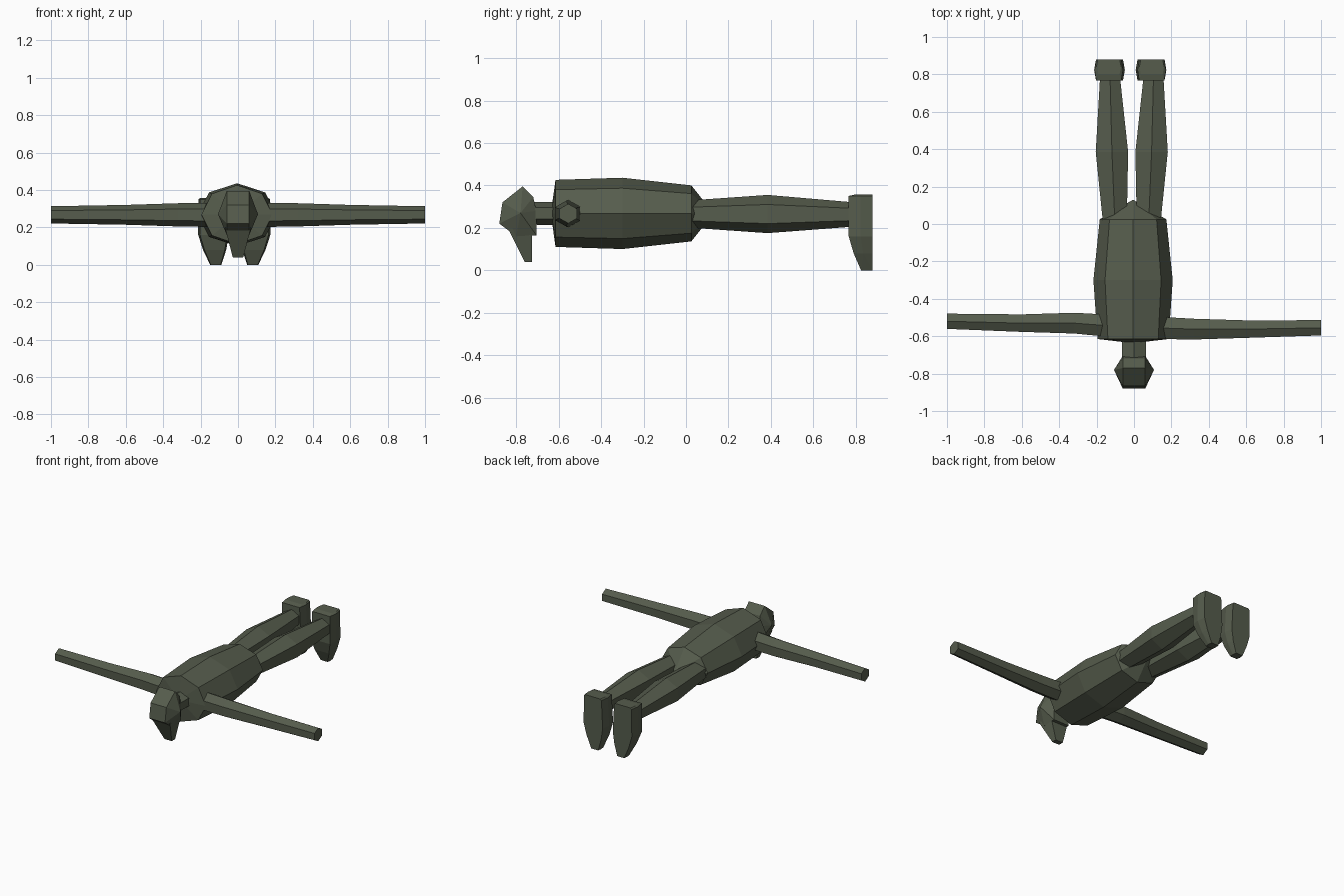
import bpy, bmesh, math

if "Cube" in bpy.data.objects:
    bpy.data.objects.remove(bpy.data.objects["Cube"])

mat = bpy.data.materials.new("drab olive")
mat.diffuse_color = (0.092, 0.107, 0.073, 1)
mat.use_nodes = True
mat.node_tree.nodes["Principled BSDF"].inputs["Base Color"].default_value = mat.diffuse_color


def finish(bm, name):
    bmesh.ops.recalc_face_normals(bm, faces=bm.faces)
    me = bpy.data.meshes.new(name)
    bm.to_mesh(me)
    bm.free()
    me.materials.append(mat)
    ob = bpy.data.objects.new(name, me)
    bpy.context.collection.objects.link(ob)
    return ob


def loft(name, rings, axis, sides=6, tips=(None, None)):
    """Rings are (position along axis, centre across, centre z, radius across, radius z)."""
    bm = bmesh.new()
    place = (lambda a, c, z: (a, c, z)) if axis == "x" else (lambda a, c, z: (c, a, z))
    loops = []
    for a, c, z, rc, rz in rings:
        loops.append([bm.verts.new(place(a, c + rc * math.sin(2 * math.pi * i / sides),
                                         z + rz * math.cos(2 * math.pi * i / sides)))
                      for i in range(sides)])
    for p, q in zip(loops, loops[1:]):
        for i in range(sides):
            j = (i + 1) % sides
            bm.faces.new((p[i], p[j], q[j], q[i]))
    for loop, tip in zip((loops[0], loops[-1]), tips):
        if tip:
            v = bm.verts.new(tip)
            for i in range(sides):
                bm.faces.new((loop[i], loop[(i + 1) % sides], v))
        else:
            bm.faces.new(loop)
    return finish(bm, name)


def hull(name, points):
    bm = bmesh.new()
    for p in points:
        bm.verts.new(p)
    res = bmesh.ops.convex_hull(bm, input=bm.verts)
    junk = [v for v in res["geom_interior"] if isinstance(v, bmesh.types.BMVert)]
    bmesh.ops.delete(bm, geom=junk, context="VERTS")
    bmesh.ops.dissolve_limit(bm, angle_limit=0.02, verts=bm.verts, edges=bm.edges)
    return finish(bm, name)


# Torso, octagonal with a pointed rear
loft("torso", [(-0.615, -0.005, 0.268, 0.19, 0.158),
               (-0.30, -0.005, 0.268, 0.212, 0.168),
               (0.025, -0.005, 0.268, 0.178, 0.132)], "y", 8,
     ((-0.005, -0.637, 0.268), (-0.005, 0.13, 0.268)))

# Neck
loft("neck", [(-0.74, 0, 0.268, 0.072, 0.053), (-0.60, 0, 0.268, 0.075, 0.055)], "y")

# Head and tapered face
profile = [(-0.77, 0.395), (-0.72, 0.345), (-0.705, 0.28), (-0.705, 0.165),
           (-0.80, 0.16), (-0.88, 0.22), (-0.865, 0.32)]
hull("head", [(s * 0.06, y, z) for y, z in profile for s in (-1, 1)]
     + [(s * 0.107, -0.78, 0.27) for s in (-1, 1)])
hull("face", [(s * w, y, z) for w, y, z in
              ((0.07, -0.84, 0.20), (0.07, -0.725, 0.20),
               (0.028, -0.76, 0.04), (0.028, -0.725, 0.04)) for s in (-1, 1)])

# Arms
for side, s, ys in (("left", -1, (-0.545, -0.53, -0.53, -0.52)),
                    ("right", 1, (-0.555, -0.562, -0.562, -0.555))):
    loft(side + "_arm", [(s * x, y, 0.267, ry, rz) for x, y, ry, rz in
                         zip((0.12, 0.32, 0.60, 1.0), ys,
                             (0.069, 0.064, 0.054, 0.047),
                             (0.065, 0.062, 0.053, 0.046))], "x")

# Legs and downward pointing feet
for side, s in (("left", -1), ("right", 1)):
    loft(side + "_leg", [(0.0, -0.012 + s * 0.09, 0.265, 0.073, 0.063),
                         (0.385, -0.012 + s * 0.106, 0.265, 0.1, 0.09),
                         (0.78, -0.012 + s * 0.116, 0.263, 0.062, 0.058)], "y")
    cx = -0.02 + s * 0.115
    pts = []
    for z, y0, y1, w, dx in ((0.358, 0.80, 0.88, 0.066, 0), (0.35, 0.767, 0.88, 0.076, 0),
                             (0.16, 0.767, 0.88, 0.082, 0.004),
                             (0.08, 0.79, 0.88, 0.062, 0.01), (0.0, 0.825, 0.88, 0.03, 0.016)):
        for t in (-1, 1):
            x = cx - s * dx
            pts += [(x + t * w * 0.88, y0, z), (x + t * w, (y0 + y1) / 2, z),
                    (x + t * w * 0.88, y1, z)]
    hull(side + "_foot", pts)
